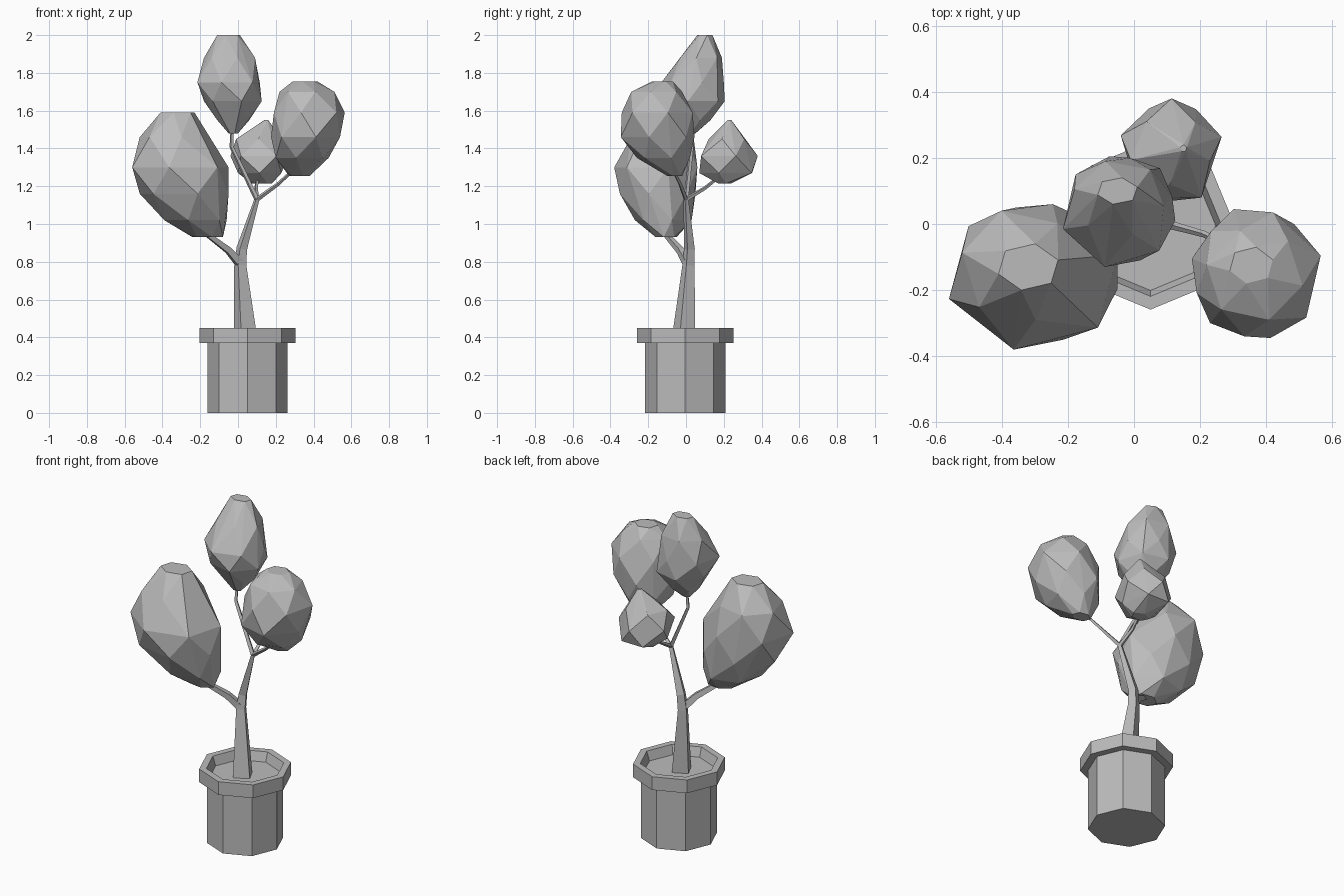
import bpy, bmesh
from math import sin, cos, pi, radians
from mathutils import Vector

cube = bpy.data.objects.get("Cube")
if cube:
    bpy.data.objects.remove(cube, do_unlink=True)

grey = bpy.data.materials.new("plain_grey")
grey.use_nodes = True
colour = (0.5, 0.5, 0.5, 1)
grey.diffuse_color = colour
grey.node_tree.nodes["Principled BSDF"].inputs["Base Color"].default_value = colour


def finish(name, bm):
    """Turn a bmesh into a flat shaded object."""
    bmesh.ops.recalc_face_normals(bm, faces=bm.faces[:])
    mesh = bpy.data.meshes.new(name)
    bm.to_mesh(mesh)
    bm.free()
    mesh.materials.append(grey)
    obj = bpy.data.objects.new(name, mesh)
    bpy.context.collection.objects.link(obj)
    return obj


def polygon(sides, turn=0.0):
    return [Vector((cos(turn + 2 * pi * i / sides), sin(turn + 2 * pi * i / sides), 0))
            for i in range(sides)]


def skin(name, rings):
    """Bridge equal rings of points and cap both ends."""
    bm = bmesh.new()
    loops = [[bm.verts.new(p) for p in ring] for ring in rings]
    n = len(loops[0])
    for a, b in zip(loops, loops[1:]):
        for i in range(n):
            j = (i + 1) % n
            bm.faces.new((a[i], a[j], b[j], b[i]))
    bm.faces.new(loops[0][::-1])
    bm.faces.new(loops[-1])
    return finish(name, bm)


def branch(name, path, sides=4, turn=radians(-19)):
    """Tapered stem along (x, y, z, radius) stations."""
    points = [Vector(p[:3]) for p in path]
    rings = []
    for i, p in enumerate(points):
        along = points[min(i + 1, len(points) - 1)] - points[max(i - 1, 0)]
        tilt = Vector((0, 0, 1)).rotation_difference(along)
        rings.append([p + tilt @ (c * path[i][3]) for c in polygon(sides, turn)])
    return skin(name, rings)


def foliage(name, levels, sides=6, turn=0.3):
    """Faceted clump: the hull of staggered rings, each fitted to its extents."""
    bm = bmesh.new()
    for k, (z, x0, x1, y0, y1) in enumerate(levels):
        ring = polygon(sides, turn + k * pi / sides)
        xs, ys = [p.x for p in ring], [p.y for p in ring]
        for p in ring:
            u = (p.x - min(xs)) / (max(xs) - min(xs))
            v = (p.y - min(ys)) / (max(ys) - min(ys))
            bm.verts.new((x0 + u * (x1 - x0), y0 + v * (y1 - y0), z))
    hull = bmesh.ops.convex_hull(bm, input=bm.verts[:])
    loose = {g for g in hull["geom_interior"] if isinstance(g, bmesh.types.BMVert)}
    bmesh.ops.delete(bm, geom=list(loose), context="VERTS")
    bmesh.ops.dissolve_limit(bm, angle_limit=radians(3), verts=bm.verts[:], edges=bm.edges[:])
    return finish(name, bm)


# Eight sided pot with a rim and sunken soil
centre = Vector((0.05, -0.004, 0))
pot_profile = [(0.212, 0), (0.212, 0.37), (0.255, 0.37), (0.255, 0.45),
               (0.215, 0.45), (0.197, 0.395)]
skin("pot", [[centre + c * r + Vector((0, 0, z)) for c in polygon(8)]
             for r, z in pot_profile])

# Trunk and branches
fork = (0.1, 0.0, 1.13)
branch("trunk", [(0.04, -0.013, 0.39, 0.066), (0.012, 0.013, 0.78, 0.034),
                 (0.02, 0.018, 0.87, 0.03), (*fork, 0.014)])
branch("left_branch", [(0.01, 0.01, 0.79, 0.028), (-0.05, -0.03, 0.86, 0.023),
                       (-0.17, -0.11, 0.95, 0.016), (-0.25, -0.15, 1.05, 0.012)])
branch("right_branch", [(*fork, 0.013), (0.21, -0.03, 1.21, 0.01), (0.32, -0.08, 1.31, 0.008)])
branch("back_branch", [(*fork, 0.013), (0.095, 0.1, 1.19, 0.01), (0.11, 0.2, 1.27, 0.008)])
branch("top_branch", [(*fork, 0.014), (-0.035, 0.03, 1.41, 0.011), (-0.03, 0.04, 1.54, 0.008)])

# Foliage clumps, levels given as height, x extent, y extent
foliage("large_foliage", [
    (1.59, -0.41, -0.23, -0.2, -0.06), (1.46, -0.52, -0.18, -0.29, 0.04),
    (1.3, -0.56, -0.05, -0.38, 0.06), (1.16, -0.52, -0.05, -0.35, 0.05),
    (1.02, -0.39, -0.06, -0.27, 0.03), (0.93, -0.24, -0.08, -0.16, -0.05)])
foliage("top_foliage", [
    (2.0, -0.11, 0.01, 0.06, 0.14), (1.88, -0.18, 0.09, -0.03, 0.19),
    (1.75, -0.215, 0.115, -0.13, 0.2), (1.65, -0.18, 0.125, -0.11, 0.205),
    (1.55, -0.11, 0.06, -0.03, 0.13), (1.48, -0.05, 0.0, 0.01, 0.05)])
foliage("right_foliage", [
    (1.755, 0.29, 0.42, -0.18, -0.07), (1.7, 0.22, 0.51, -0.29, -0.02),
    (1.59, 0.19, 0.565, -0.34, 0.035), (1.46, 0.175, 0.54, -0.345, 0.045),
    (1.35, 0.2, 0.48, -0.26, 0.02), (1.255, 0.27, 0.38, -0.1, -0.02)])
foliage("back_foliage", [
    (1.55, 0.14, 0.16, 0.22, 0.24), (1.45, -0.01, 0.23, 0.12, 0.31),
    (1.36, -0.04, 0.265, 0.08, 0.38), (1.27, 0.0, 0.23, 0.07, 0.35),
    (1.215, 0.07, 0.18, 0.17, 0.24)], sides=5)
